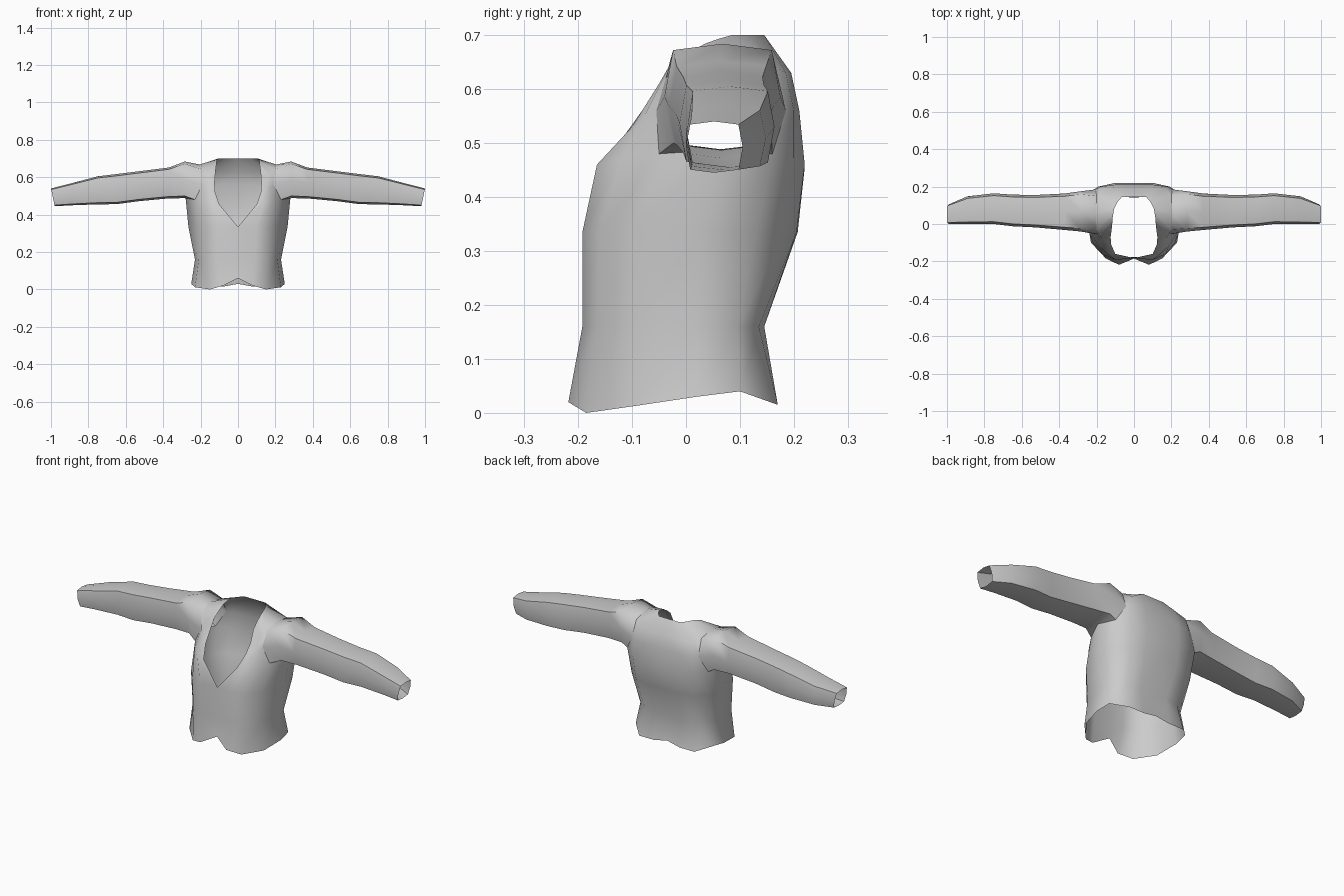
import bpy
import bmesh

if "Cube" in bpy.data.objects:
    bpy.data.objects.remove(bpy.data.objects["Cube"])

# One plain grey cloth
cloth = bpy.data.materials.new("grey cloth")
cloth.use_nodes = True
GREY = (0.6, 0.6, 0.6, 1)
cloth.diffuse_color = GREY
cloth.node_tree.nodes["Principled BSDF"].inputs["Base Color"].default_value = GREY


def loft(name, rows, closed=False, flip=False, skip=()):
    """Skin a list of point rows with quads, leaving out the cells in skip."""
    bm = bmesh.new()
    grid = [[bm.verts.new(p) for p in row] for row in rows]
    n = len(rows[0])
    for r in range(len(rows) - 1):
        for c in range(n if closed else n - 1):
            if (r, c) in skip:
                continue
            d = (c + 1) % n
            quad = [grid[r][c], grid[r][d], grid[r + 1][d], grid[r + 1][c]]
            bm.faces.new(quad[::-1] if flip else quad)
    loose = [v for v in bm.verts if not v.link_faces]
    bmesh.ops.delete(bm, geom=loose, context='VERTS')
    mesh = bpy.data.meshes.new(name)
    bm.to_mesh(mesh)
    bm.free()
    mesh.materials.append(cloth)
    obj = bpy.data.objects.new(name, mesh)
    bpy.context.collection.objects.link(obj)
    bpy.ops.object.select_all(action='DESELECT')
    obj.select_set(True)
    bpy.context.view_layer.objects.active = obj
    bpy.ops.object.shade_smooth_by_angle(angle=1.2)
    return obj


# Left half of the body, each row running from centre front to centre back
hem = [(0, -.185, .06), (.08, -.218, .02), (.15, -.185, 0), (.23, -.1, .012), (.25, .02, .03),
       (.24, .1, .04), (.17, .17, .015), (.08, .17, .015), (0, .165, .03)]
waist = [(0, -.175), (.09, -.192), (.16, -.165), (.21, -.1), (.23, .02),
         (.215, .095), (.16, .135), (.08, .145), (0, .142)]
chest = [(0, -.182), (.1, -.192), (.17, -.16), (.22, -.1), (.265, .03),
         (.245, .13), (.18, .185), (.1, .205), (0, .207)]
armpit = [(.1, -.16, .455), (.135, -.165, .46), (.185, -.12, .47), (.23, -.05, .48), (.28, .06, .488),
          (.25, .16, .48), (.19, .2, .47), (.1, .22, .46), (0, .22, .455)]
upper = [(.122, -.11, .52), (.145, -.1, .53), (.17, -.08, .545), (.19, -.055, .56), (.21, .06, .57),
         (.205, .185, .56), (.18, .2, .56), (.1, .21, .56), (0, .21, .56)]
shoulder = [(.125, -.07, .57), (.145, -.06, .59), (.17, -.05, .61), (.2, -.03, .645), (.205, .05, .668),
            (.2, .15, .65), (.17, .185, .63), (.1, .195, .63), (0, .195, .63)]
collar = [(.12, -.035, .635), (.118, -.015, .65), (.116, .005, .665), (.114, .035, .684), (.11, .06, .693),
          (.105, .085, .70), (.09, .115, .70), (.065, .145, .70), (0, .145, .70)]

body_rows = [hem, [(x, y, .16) for x, y in waist], [(x, y, .335) for x, y in chest],
             armpit, upper, shoulder, collar]
armhole_cells = {(r, c) for r in (3, 4) for c in (3, 4)}
body = loft("jacket_body", body_rows, skip=armhole_cells)
mirror = body.modifiers.new("mirror", 'MIRROR')
mirror.merge_threshold = 0.002

# Sleeve: the root follows the armhole, then boxy eight-sided rings run to the cuff
root = [armpit[3], armpit[4], armpit[5], upper[5], shoulder[5], shoulder[4], shoulder[3], upper[3]]
# x, front y, back y, bottom z, top z
sections = [(.285, -.04, .175, .488, .684), (.37, -.032, .163, .487, .652), (.53, -.018, .155, .472, .632),
            (.65, -.012, .157, .456, .617), (.75, 0, .164, .455, .605), (.89, 0, .148, .45, .568),
            (1.0, 0, .105, .445, .54)]
directions = [(-.85, -.88), (0, -1), (.85, -.88), (1, 0), (.85, .88), (0, 1), (-.85, .88), (-1, 0)]


def ring(x, y0, y1, z0, z1):
    slant = .01 if x == 1.0 else 0
    return [(x - slant * (1 - v), (y0 + y1) / 2 + u * (y1 - y0) / 2, (z0 + z1) / 2 + v * (z1 - z0) / 2)
            for u, v in directions]


sleeve = [root] + [ring(*s) for s in sections]
for name, side in (("left_sleeve", 1), ("right_sleeve", -1)):
    rows = [[(side * x, y, z) for x, y, z in row] for row in sleeve]
    loft(name, rows, closed=True, flip=side < 0)
